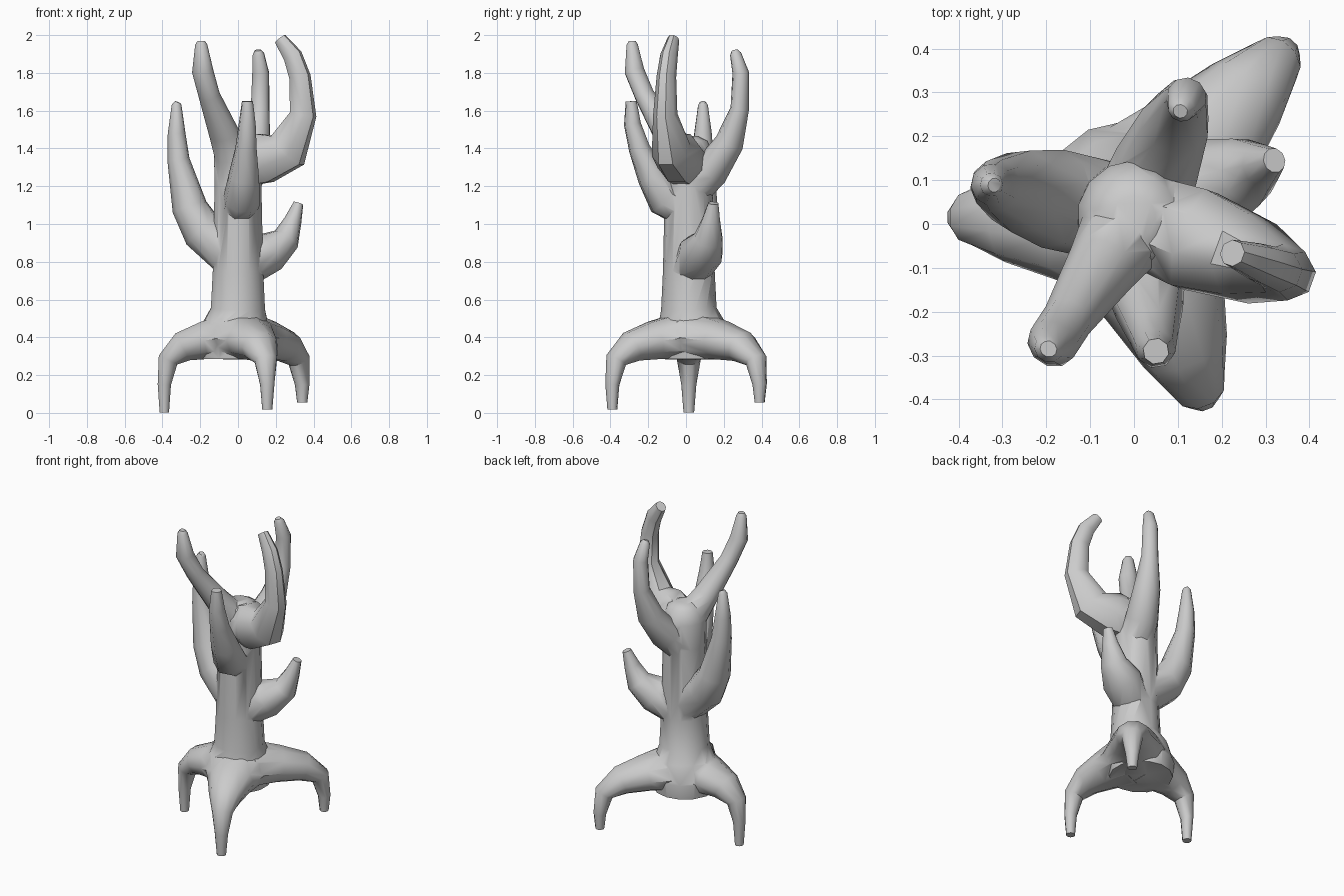
import bpy, bmesh, math
from mathutils import Vector

if "Cube" in bpy.data.objects:
    bpy.data.objects.remove(bpy.data.objects["Cube"])


def limb(name, x, y, widen, profile, sides=10, flare=0.0):
    """Loft oval rings in the vertical plane from the trunk axis towards (x, y).
    Profile rows are (fraction of reach, height, radius); widen scales sideways,
    flare adds extra width towards the root."""
    axis = Vector((0, 0.015, 0))
    reach = Vector((x, y, 0)) - axis
    side = Vector((0, 0, 1)).cross(reach).normalized()
    path = [axis + reach * k + Vector((0, 0, z)) for k, z, r in profile]
    bm = bmesh.new()
    rings = []
    for i, c in enumerate(path):
        along = path[min(i + 1, len(path) - 1)] - path[max(i - 1, 0)]
        up = along.normalized().cross(side).normalized()
        r = profile[i][2]
        w = r * (widen + flare * (1 - profile[i][0]))
        ring = []
        for k in range(sides):
            t = 2 * math.pi * (k + 0.5) / sides
            ring.append(bm.verts.new(c + up * r * math.cos(t) + side * w * math.sin(t)))
        rings.append(ring)
    for r, s in zip(rings, rings[1:]):
        for k in range(sides):
            n = (k + 1) % sides
            bm.faces.new((r[k], r[n], s[n], s[k]))
    bm.faces.new(rings[0][::-1])
    bm.faces.new(rings[-1])
    bmesh.ops.recalc_face_normals(bm, faces=bm.faces)
    me = bpy.data.meshes.new(name)
    bm.to_mesh(me)
    bm.free()
    ob = bpy.data.objects.new(name, me)
    bpy.context.collection.objects.link(ob)
    return ob


# Trunk with flared hub, leaning very slightly as it rises
trunk = limb("branching_stand", -0.02, 0.04, 1.0, [
    (1, 0.285, 0.185), (1, 0.36, 0.195), (0.5, 0.46, 0.18), (0, 0.55, 0.147),
    (0, 0.75, 0.137), (0, 1.2, 0.127), (0, 1.36, 0.13), (0, 1.44, 0.10), (0, 1.465, 0.05)], 14)

# Three legs share one bent profile; feet end at different heights
parts = []
for name, x, y, floor in (("left_leg", -0.39, 0.015, 0.002),
                          ("front_leg", 0.155, -0.39, 0.018),
                          ("back_leg", 0.34, 0.39, 0.055)):
    parts.append(limb(name, x, y, 1.08, [
        (0.1, 0.405, 0.13), (0.46, 0.383, 0.105), (0.75, 0.35, 0.085),
        (0.95, 0.28, 0.057), (1, 0.15, 0.037), (1, floor, 0.026)], flare=0.5))

# Six upturned branches
parts.append(limb("left_branch", -0.325, 0.09, 1.02, [
    (0.1, 0.82, 0.11), (0.57, 0.96, 0.112), (0.79, 1.09, 0.094),
    (0.97, 1.34, 0.059), (1, 1.48, 0.047), (1, 1.63, 0.026), (0.98, 1.645, 0.016)]))
parts.append(limb("low_right_branch", 0.32, 0.145, 1.1, [
    (0.2, 0.78, 0.10), (0.5, 0.85, 0.112), (0.8, 0.92, 0.074),
    (0.91, 1.02, 0.046), (1, 1.11, 0.026)]))
parts.append(limb("front_branch", 0.05, -0.29, 1.0, [
    (0.05, 1.07, 0.095), (0.42, 1.13, 0.10), (0.63, 1.25, 0.083), (0.86, 1.40, 0.058),
    (0.98, 1.53, 0.046), (1, 1.65, 0.03)], 8))
parts.append(limb("front_left_branch", -0.195, -0.285, 1.1, [
    (0.05, 1.33, 0.10), (0.38, 1.48, 0.075), (0.78, 1.68, 0.053),
    (0.96, 1.81, 0.053), (1, 1.95, 0.03), (1, 1.97, 0.018)]))
parts.append(limb("right_branch", 0.345, -0.11, 0.88, [
    (0.1, 1.32, 0.13), (0.4, 1.35, 0.143), (0.76, 1.39, 0.118), (1, 1.58, 0.072),
    (0.95, 1.78, 0.058), (0.84, 1.89, 0.052), (0.65, 1.98, 0.035)], 8))
parts.append(limb("back_branch", 0.12, 0.29, 1.05, [
    (0.05, 1.18, 0.10), (0.42, 1.28, 0.095), (0.78, 1.43, 0.077),
    (0.98, 1.61, 0.049), (1, 1.80, 0.044), (0.9, 1.9, 0.03), (0.88, 1.92, 0.016)]))

# Fuse everything into one skin
for p in parts:
    m = trunk.modifiers.new(p.name, 'BOOLEAN')
    m.operation = 'UNION'
    m.solver = 'EXACT'
    m.object = p
dg = bpy.context.evaluated_depsgraph_get()
dg.update()
fused = bpy.data.meshes.new_from_object(trunk.evaluated_get(dg))
trunk.modifiers.clear()
trunk.data = fused
for p in parts:
    bpy.data.objects.remove(p)

bpy.ops.object.select_all(action='DESELECT')
trunk.select_set(True)
bpy.context.view_layer.objects.active = trunk
bpy.ops.object.shade_smooth_by_angle(angle=math.radians(45))
